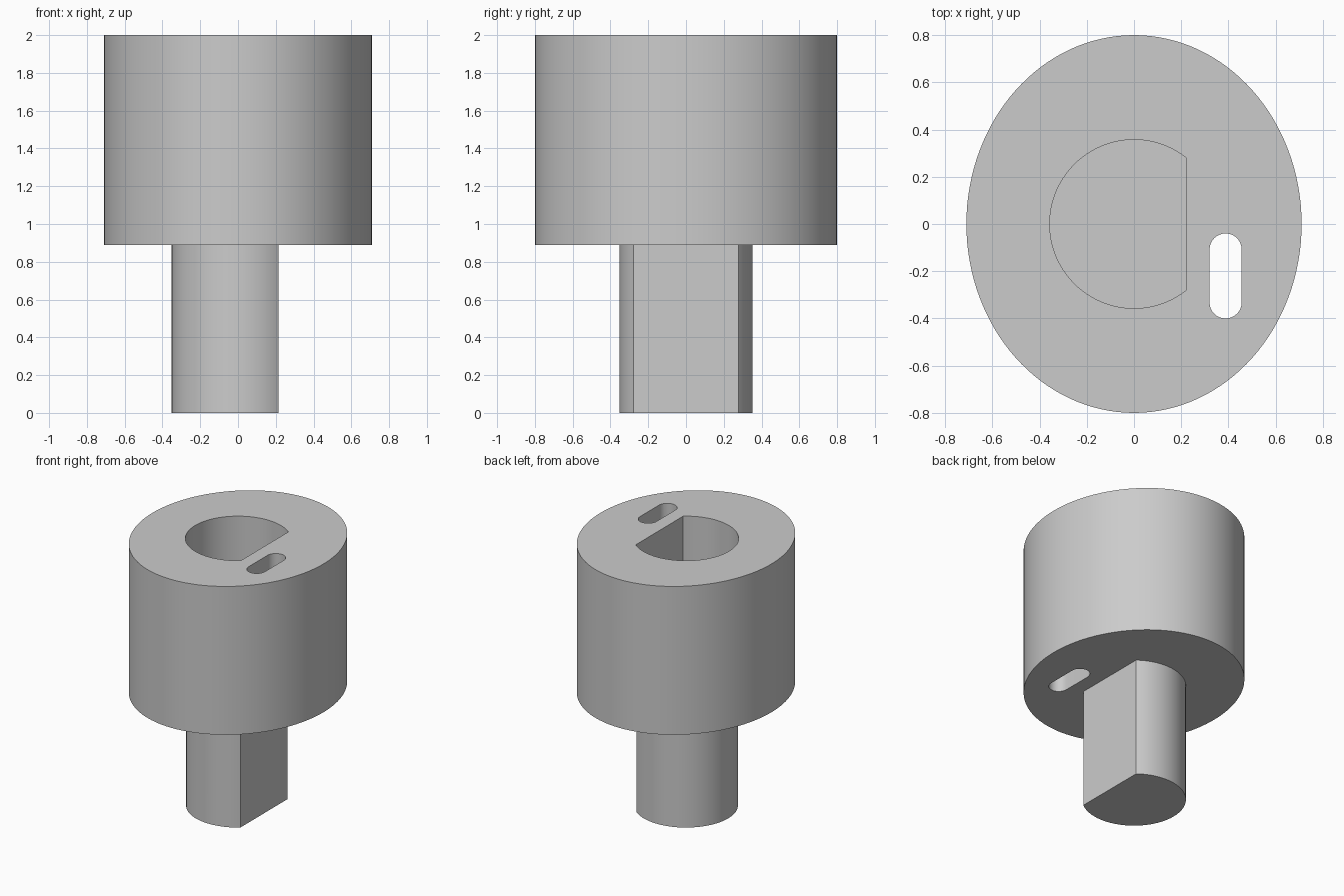
import bpy
from math import acos, cos, pi, sin

default_cube = bpy.data.objects.get("Cube")
if default_cube:
    bpy.data.objects.remove(default_cube, do_unlink=True)

grey = bpy.data.materials.new("plain grey")
grey.use_nodes = True
grey.diffuse_color = (0.6, 0.6, 0.6, 1)
grey.node_tree.nodes["Principled BSDF"].inputs["Base Color"].default_value = (0.6, 0.6, 0.6, 1)

HEAD_BOTTOM, TOP, SOCKET_FLOOR = 0.89, 2.0, 1.11


def arc(cx, cy, rx, ry, start, end, steps):
    """Points along an elliptical arc, both ends included."""
    angles = [start + (end - start) * i / steps for i in range(steps + 1)]
    return [(cx + rx * cos(a), cy + ry * sin(a)) for a in angles]


def d_profile(radius, flat_x):
    """Circle cut by a flat on the +x side."""
    a = acos(flat_x / radius)
    return arc(0, 0, radius, radius, a, 2 * pi - a, 64)


def prism(name, profile, z0, z1):
    """Extrude a closed counter-clockwise profile along z."""
    n = len(profile)
    verts = [(x, y, z) for z in (z0, z1) for x, y in profile]
    faces = [list(range(n))[::-1], list(range(n, 2 * n))]
    faces += [(i, (i + 1) % n, n + (i + 1) % n, n + i) for i in range(n)]
    mesh = bpy.data.meshes.new(name)
    mesh.from_pydata(verts, [], faces)
    mesh.materials.append(grey)
    obj = bpy.data.objects.new(name, mesh)
    bpy.context.collection.objects.link(obj)
    return obj


def combine(target, other, operation):
    """Apply a boolean and discard the helper."""
    mod = target.modifiers.new(operation, 'BOOLEAN')
    mod.operation, mod.object, mod.solver = operation, other, 'EXACT'
    bpy.context.view_layer.objects.active = target
    bpy.ops.object.modifier_apply(modifier=mod.name)
    bpy.data.objects.remove(other, do_unlink=True)


# Oval head with a D-shaped shaft below
body = prism("head_and_shaft", arc(0, 0, 0.71, 0.8, 0, 2 * pi, 128)[:-1], HEAD_BOTTOM, TOP)
combine(body, prism("shaft", d_profile(0.352, 0.215), 0, HEAD_BOTTOM + 0.1), 'UNION')

# Matching blind socket in the top
combine(body, prism("socket_cutter", d_profile(0.357, 0.22), SOCKET_FLOOR, TOP + 0.1), 'DIFFERENCE')

# Rounded slot running right through the head
slot = (arc(0.388, -0.108, 0.068, 0.068, 0, pi, 16)
        + arc(0.388, -0.332, 0.068, 0.068, pi, 2 * pi, 16))
combine(body, prism("slot_cutter", slot, HEAD_BOTTOM - 0.1, TOP + 0.1), 'DIFFERENCE')

# Smooth walls, crisp rims
bpy.ops.object.select_all(action='DESELECT')
body.select_set(True)
bpy.context.view_layer.objects.active = body
bpy.ops.object.shade_smooth_by_angle(angle=pi / 6)
